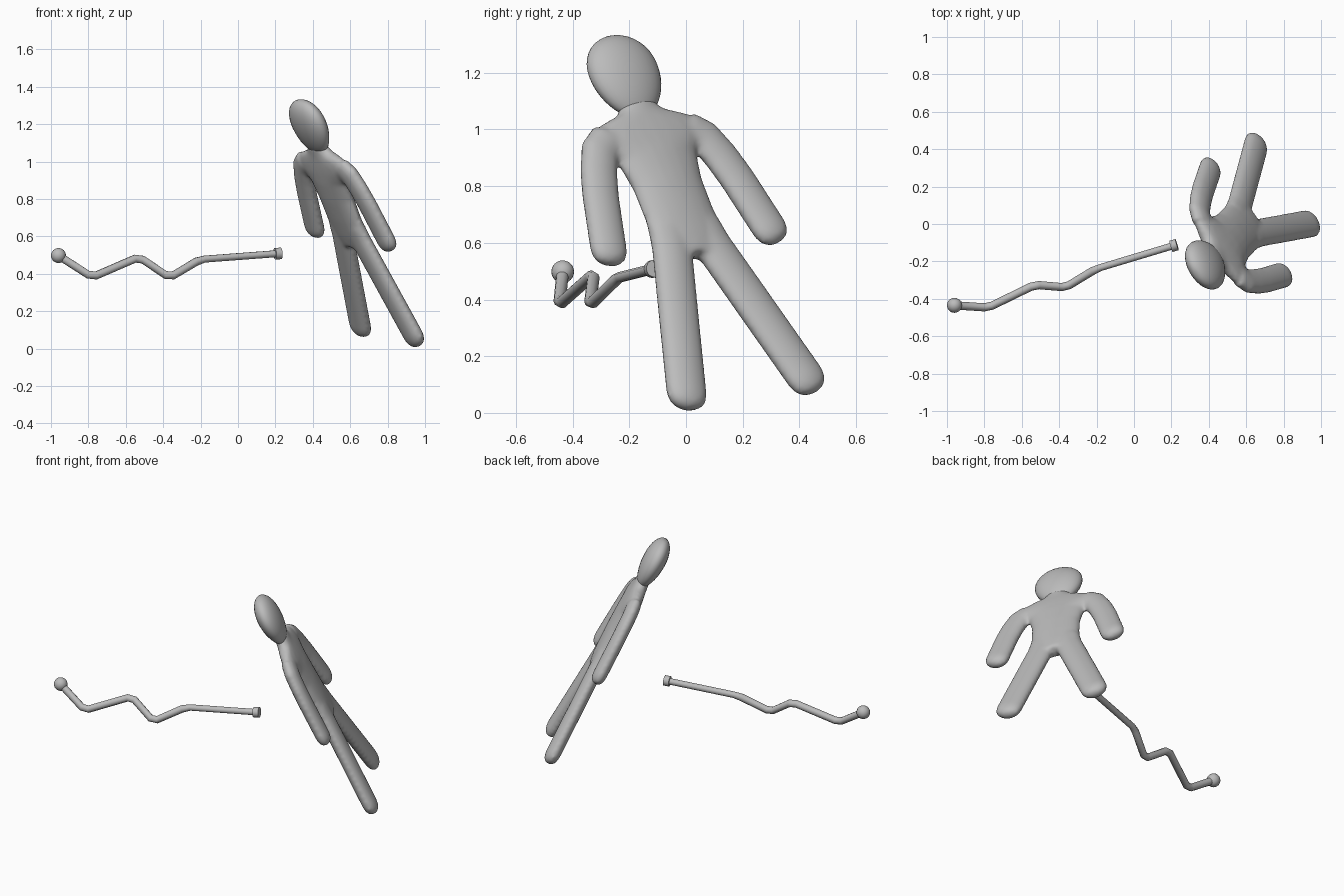
import bpy, bmesh, math
from mathutils import Vector, Matrix

if "Cube" in bpy.data.objects:
    bpy.data.objects.remove(bpy.data.objects["Cube"])

grey = bpy.data.materials.new("plain grey")
grey.diffuse_color = (0.5, 0.5, 0.5, 1)
grey.use_nodes = True
grey.node_tree.nodes["Principled BSDF"].inputs["Base Color"].default_value = grey.diffuse_color

# leaning frame of the flat figure: U across, V up the body, N thickness
V = Vector((-0.331, -0.343, 0.879)).normalized()
U = Vector((-0.555, 0.826, 0.10))
U = (U - V * U.dot(V)).normalized()
N = U.cross(V)
O = Vector((0.81, 0.21, 0.075)) + U * 0.012
FRAME = Matrix.Translation(O) @ Matrix((U, V, N)).transposed().to_4x4()


def loft(bm, stations, sides=24):
    """Closed loft through (u, v, half width, half thickness), sections across the path."""
    pts = [Vector((s[0], s[1], 0)) for s in stations]
    rings = []
    for i, (u, v, w, t) in enumerate(stations):
        d = (pts[min(i + 1, len(pts) - 1)] - pts[max(i - 1, 0)]).normalized()
        p = Vector((-d.y, d.x, 0))
        ring = []
        for k in range(sides):
            a = 2 * math.pi * k / sides
            ring.append(bm.verts.new(pts[i] + p * w * math.cos(a) + Vector((0, 0, t * math.sin(a)))))
        rings.append(ring)
    for r, q in zip(rings, rings[1:]):
        for k in range(sides):
            bm.faces.new((r[k], r[(k + 1) % sides], q[(k + 1) % sides], q[k]))
    bm.faces.new(rings[0][::-1])
    bm.faces.new(rings[-1])


def limb(bm, path, side, w, t):
    """Flattened limb with a rounded free end."""
    st = [(side * u, v, w, t) for u, v in path]
    d = (Vector(path[-1]) - Vector(path[-2])).normalized()
    for a in (25, 45, 62, 76, 86):
        a = math.radians(a)
        e = Vector(path[-1]) + d * math.sin(a) * w * 0.85
        st.append((side * e.x, e.y, w * math.cos(a) ** 0.8, t * math.cos(a) ** 0.8))
    loft(bm, st)


def finish(bm, name, matrix):
    bmesh.ops.recalc_face_normals(bm, faces=bm.faces)
    me = bpy.data.meshes.new(name)
    bm.to_mesh(me)
    bm.free()
    for p in me.polygons:
        p.use_smooth = True
    me.materials.append(grey)
    ob = bpy.data.objects.new(name, me)
    ob.matrix_world = matrix
    bpy.context.collection.objects.link(ob)
    return ob


# body: torso, arms and legs fused into one soft skin
bm = bmesh.new()
torso = [(0.545, 0.12, 0.04), (0.62, 0.152, 0.048), (0.72, 0.143, 0.054), (0.83, 0.143, 0.058),
         (0.94, 0.165, 0.058), (1.01, 0.24, 0.054), (1.05, 0.24, 0.05), (1.085, 0.19, 0.045),
         (1.115, 0.1, 0.042), (1.16, 0.06, 0.04)]
loft(bm, [(0, *s) for s in torso])
for side in (-1, 1):
    limb(bm, [(0.17, 1.03), (0.225, 0.99), (0.262, 0.91), (0.292, 0.82), (0.345, 0.61)], side, 0.071, 0.042)
    limb(bm, [(0.07, 0.66), (0.085, 0.58), (0.145, 0.385), (0.255, 0.025)], side, 0.078, 0.044)
body = finish(bm, "figure_body", FRAME)
rm = body.modifiers.new("fuse", 'REMESH')
rm.mode = 'VOXEL'
rm.voxel_size = 0.011
rm.use_smooth_shade = True
sm = body.modifiers.new("soften", 'SMOOTH')
sm.factor = 0.5
sm.iterations = 8

# egg shaped head, narrower towards the neck
bm = bmesh.new()
loft_pts = []
for i in range(1, 20):
    a = math.pi * i / 20
    h = -math.cos(a)
    k = math.sin(a) * (1 + 0.13 * h)
    loft_pts.append((0, 1.262 + 0.162 * h, 0.14 * k, 0.067 * k))
loft(bm, loft_pts, 28)
finish(bm, "figure_head", FRAME)

# zigzag rod: bends are cut short so they look mitred
path = [Vector(p) for p in ((-0.96, -0.435, 0.498), (-0.78, -0.447, 0.382), (-0.53, -0.325, 0.49),
                            (-0.366, -0.339, 0.38), (-0.203, -0.24, 0.477), (0.21, -0.116, 0.508))]
pts = [path[0]]
for a, b, c in zip(path, path[1:], path[2:]):
    pts += [b + (a - b).normalized() * 0.025, b + (c - b).normalized() * 0.025]
pts.append(path[-1])
cu = bpy.data.curves.new("zigzag_rod", 'CURVE')
cu.dimensions = '3D'
cu.bevel_depth = 0.022
cu.bevel_resolution = 3
cu.use_fill_caps = True
sp = cu.splines.new('POLY')
sp.points.add(len(pts) - 1)
for i, p in enumerate(pts):
    sp.points[i].co = (*p, 1)
    sp.points[i].radius = 0.86 if i >= len(pts) - 2 else 1
sp.use_smooth = True
cu.materials.append(grey)
bpy.context.collection.objects.link(bpy.data.objects.new("zigzag_rod", cu))

# ball on the far end of the rod
bm = bmesh.new()
bmesh.ops.create_uvsphere(bm, u_segments=20, v_segments=12, radius=0.04)
finish(bm, "rod_ball", Matrix.Translation(path[0]))

# flat disc cap on the near end
d = (path[-1] - path[-2]).normalized()
bpy.ops.mesh.primitive_cylinder_add(vertices=20, radius=0.031, depth=0.034, location=path[-1] + d * 0.004,
                                    rotation=d.to_track_quat('Z', 'Y').to_euler())
cap = bpy.context.object
cap.name = "rod_end_cap"
cap.data.materials.append(grey)
bpy.ops.object.shade_smooth_by_angle()
